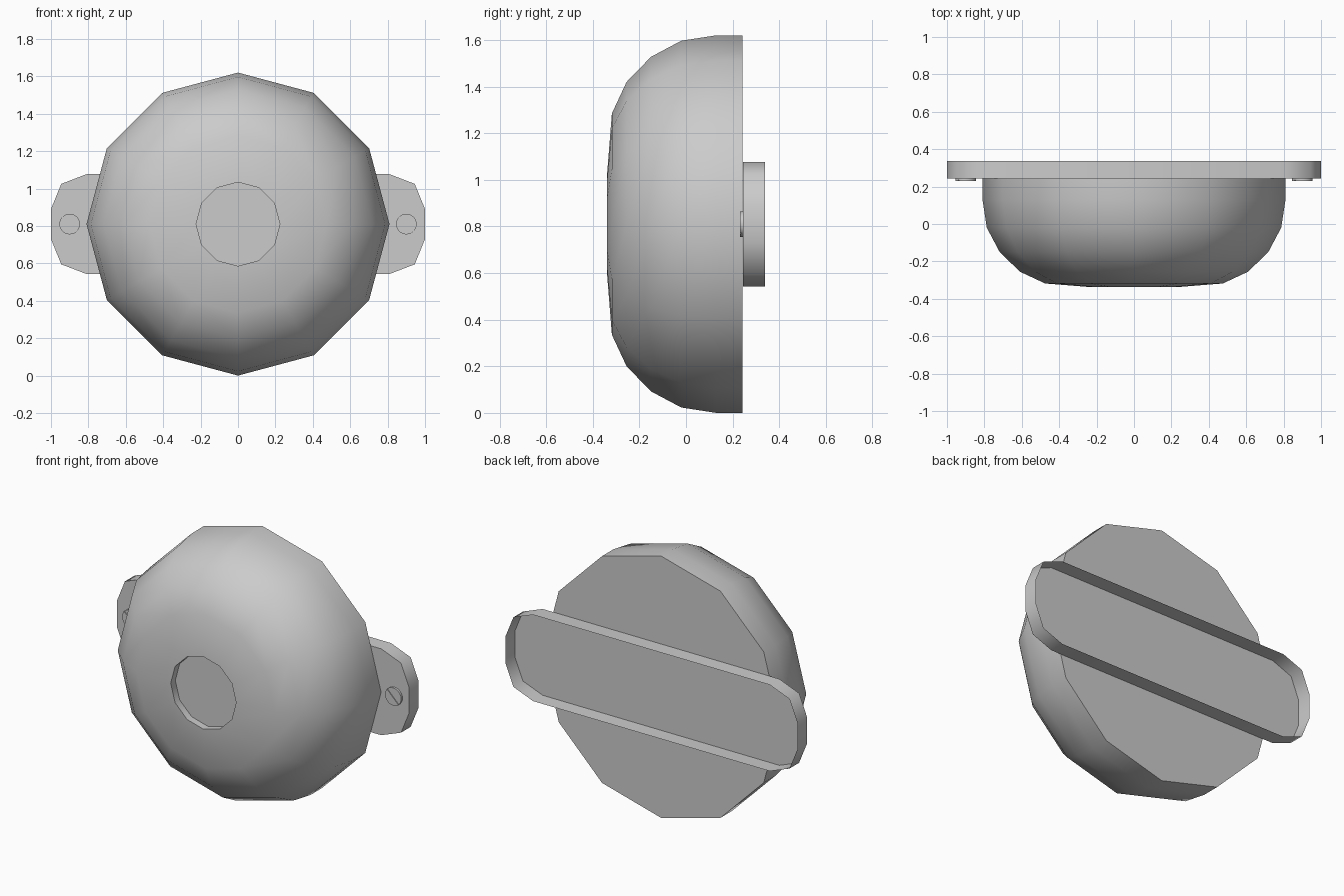
import bpy, bmesh, math

if "Cube" in bpy.data.objects:
    bpy.data.objects.remove(bpy.data.objects["Cube"])

CZ = 0.81  # height of the central axis


def finish(bm, name, angle, drop=()):
    """Fix normals, remove unwanted caps and make the object."""
    bmesh.ops.recalc_face_normals(bm, faces=bm.faces)
    if drop:
        bmesh.ops.delete(bm, geom=list(drop), context='FACES_ONLY')
    mesh = bpy.data.meshes.new(name)
    bm.to_mesh(mesh)
    bm.free()
    obj = bpy.data.objects.new(name, mesh)
    bpy.context.collection.objects.link(obj)
    bpy.ops.object.select_all(action='DESELECT')
    obj.select_set(True)
    bpy.context.view_layer.objects.active = obj
    bpy.ops.object.shade_smooth_by_angle(angle=math.radians(angle))
    return obj


def lathe(name, profile, sides, angle):
    """Closed solid of revolution about the y axis; profile is (y, radius)."""
    bm = bmesh.new()
    rings = []
    for y, r in profile:
        rings.append([bm.verts.new((r * math.sin(i * math.tau / sides), y,
                                    CZ + r * math.cos(i * math.tau / sides)))
                      for i in range(sides)])
    for a, b in zip(rings, rings[1:]):
        for i in range(sides):
            j = (i + 1) % sides
            bm.faces.new((a[i], a[j], b[j], b[i]))
    bm.faces.new(rings[0])
    bm.faces.new(rings[-1])
    return finish(bm, name, angle)


def prism(name, outlines, y0, y1, angle):
    """Extrude (x, z) outlines from y0 to y1, leaving the back open."""
    bm = bmesh.new()
    backs = []
    for outline in outlines:
        front = [bm.verts.new((x, y0, z)) for x, z in outline]
        back = [bm.verts.new((x, y1, z)) for x, z in outline]
        bm.faces.new(front)
        backs.append(bm.faces.new(back))
        for i in range(len(front)):
            j = (i + 1) % len(front)
            bm.faces.new((front[i], front[j], back[j], back[i]))
    return finish(bm, name, angle, backs)


def arc(cx, radius, a0, a1, steps):
    return [(cx + radius * math.cos(a0 + (a1 - a0) * i / steps),
             CZ + radius * math.sin(a0 + (a1 - a0) * i / steps))
            for i in range(steps + 1)]


# Twelve-sided dome with a shallow round recess in the front
lathe("dome", [(0.242, 0.81), (0.13, 0.81), (-0.02, 0.787), (-0.15, 0.718),
               (-0.255, 0.61), (-0.318, 0.475), (-0.338, 0.224),
               (-0.293, 0.224)], 12, 50)

# Hollow mounting bar across the back, open behind, with chamfered ends
end = [(0.81, 0.267), (0.945, 0.215), (1.0, 0.08)]
right = end + [(x, -z) for x, z in reversed(end)]
bar = right + [(-x, -z) for x, z in right]
prism("mounting_bar", [[(x, CZ + z) for x, z in bar]], 0.244, 0.338, 50)

# Screw heads: two half discs over a base disc leave a shallow diagonal slot
R, GAP = 0.055, 0.004
start = math.asin(GAP / R)
for side, label in ((-1, "left"), (1, "right")):
    halves = [arc(side * 0.9, R, turn - math.pi / 4 + start,
                  turn + 3 * math.pi / 4 - start, 12)
              for turn in (0, math.pi)]
    prism("screw_head_" + label, halves, 0.231, 0.236, 40)
    prism("screw_base_" + label,
          [arc(side * 0.9, R, 0, math.tau * 23 / 24, 23)], 0.236, 0.244, 40)
